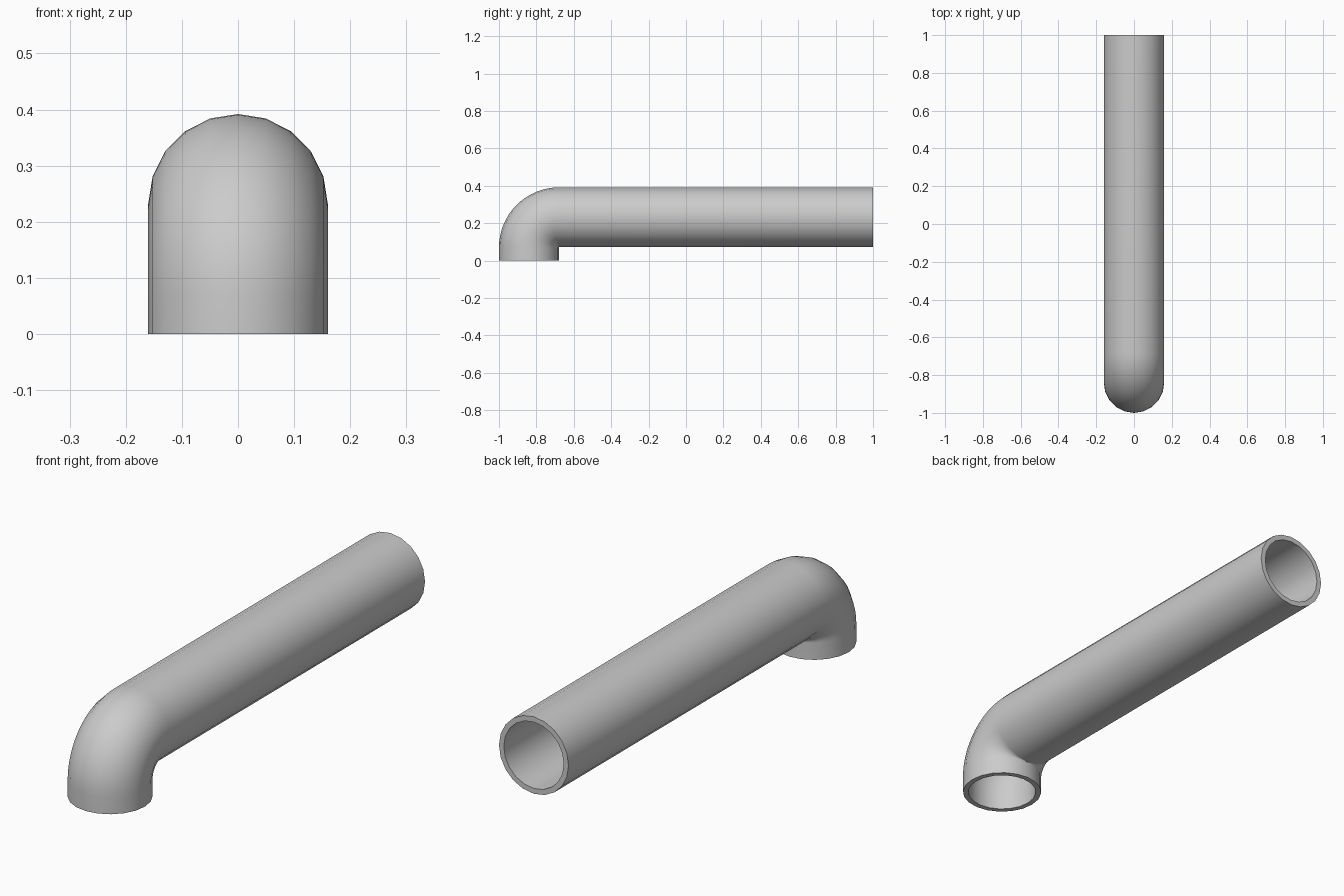
import bpy, bmesh
from math import sin, cos, pi

if "Cube" in bpy.data.objects:
    bpy.data.objects.remove(bpy.data.objects["Cube"])

SIDES, BEND_STEPS = 20, 16
R_OUT, R_IN = 0.16, 0.138
BEND = 0.162                  # bend radius of the centre line
YC, ZC = -0.678, 0.07         # bend centre

# Centre line stations: (y, z, bend angle)
path = [(-0.84, 0.0, 0.0)]
for i in range(BEND_STEPS + 1):
    a = pi / 2 * i / BEND_STEPS
    path.append((YC - BEND * cos(a), ZC + BEND * sin(a), a))
path.append((1.0, ZC + BEND, pi / 2))

bm = bmesh.new()


def ring(y, z, a, r):
    verts = []
    for k in range(SIDES):
        t = 2 * pi * k / SIDES
        d = r * cos(t)
        verts.append(bm.verts.new((r * sin(t), y - d * cos(a), z + d * sin(a))))
    return verts


def bridge(a, b):
    for k in range(SIDES):
        n = (k + 1) % SIDES
        bm.faces.new((a[k], a[n], b[n], b[k]))


# Outer skin, then back along the bore, closed by the two end rims
rings = [ring(*p, R_OUT) for p in path] + [ring(*p, R_IN) for p in reversed(path)]
for i, r in enumerate(rings):
    bridge(r, rings[(i + 1) % len(rings)])
bmesh.ops.recalc_face_normals(bm, faces=bm.faces)

mesh = bpy.data.meshes.new("elbow_pipe")
bm.to_mesh(mesh)
bm.free()
pipe = bpy.data.objects.new("elbow_pipe", mesh)
bpy.context.collection.objects.link(pipe)

# Smooth walls with crisp rims
bpy.context.view_layer.objects.active = pipe
pipe.select_set(True)
bpy.ops.object.shade_smooth_by_angle(angle=pi / 6)
